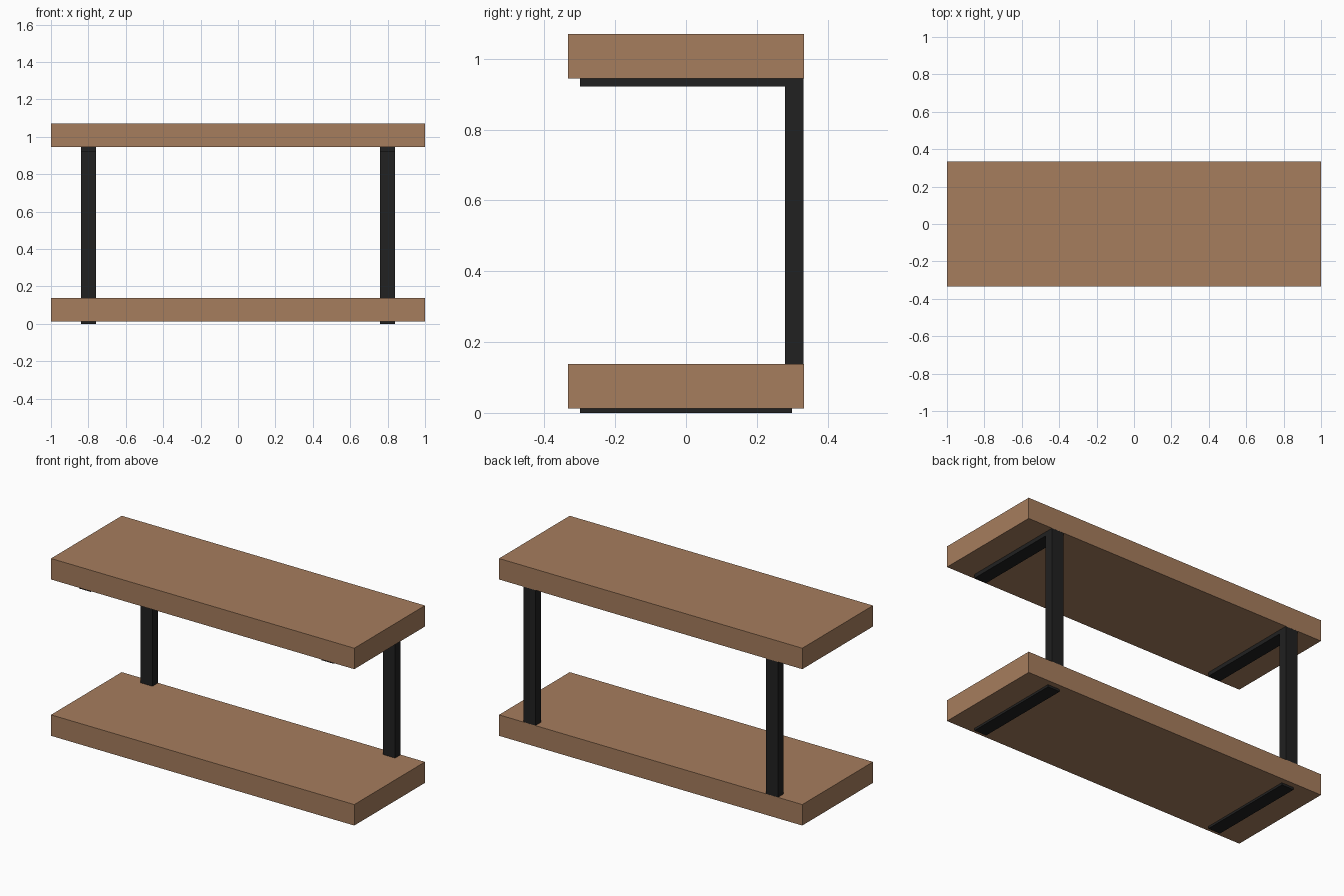
import bpy

if "Cube" in bpy.data.objects:
    bpy.data.objects.remove(bpy.data.objects["Cube"])


def material(name, color):
    m = bpy.data.materials.new(name)
    m.diffuse_color = (*color, 1.0)
    m.use_nodes = True
    m.node_tree.nodes["Principled BSDF"].inputs["Base Color"].default_value = m.diffuse_color
    return m


wood = material("brown_wood", (0.38, 0.205, 0.11))
metal = material("black_metal", (0.015, 0.015, 0.015))


def box(name, x, y, z, mat):
    """Box from (min, max) ranges on each axis."""
    bpy.ops.mesh.primitive_cube_add(
        size=1, location=[(a + b) / 2 for a, b in (x, y, z)])
    ob = bpy.context.object
    ob.name = name
    ob.scale = [b - a for a, b in (x, y, z)]
    bpy.ops.object.transform_apply(location=False, rotation=False, scale=True)
    ob.data.materials.append(mat)
    return ob


# Two thick wooden boards
box("lower_shelf", (-1, 1), (-0.333, 0.333), (0.013, 0.138), wood)
box("upper_shelf", (-1, 1), (-0.333, 0.333), (0.945, 1.07), wood)

# Metal bracket on each side: rear post, arm under the top, foot under the base
for side, cx in (("left", -0.8), ("right", 0.8)):
    x = (cx - 0.04, cx + 0.04)
    box(side + "_rear_post", x, (0.28, 0.3325), (0.02, 1.06), metal)
    box(side + "_shelf_arm", x, (-0.3, 0.3), (0.922, 0.95), metal)
    box(side + "_foot_bar", x, (-0.3, 0.3), (0.0, 0.025), metal)
